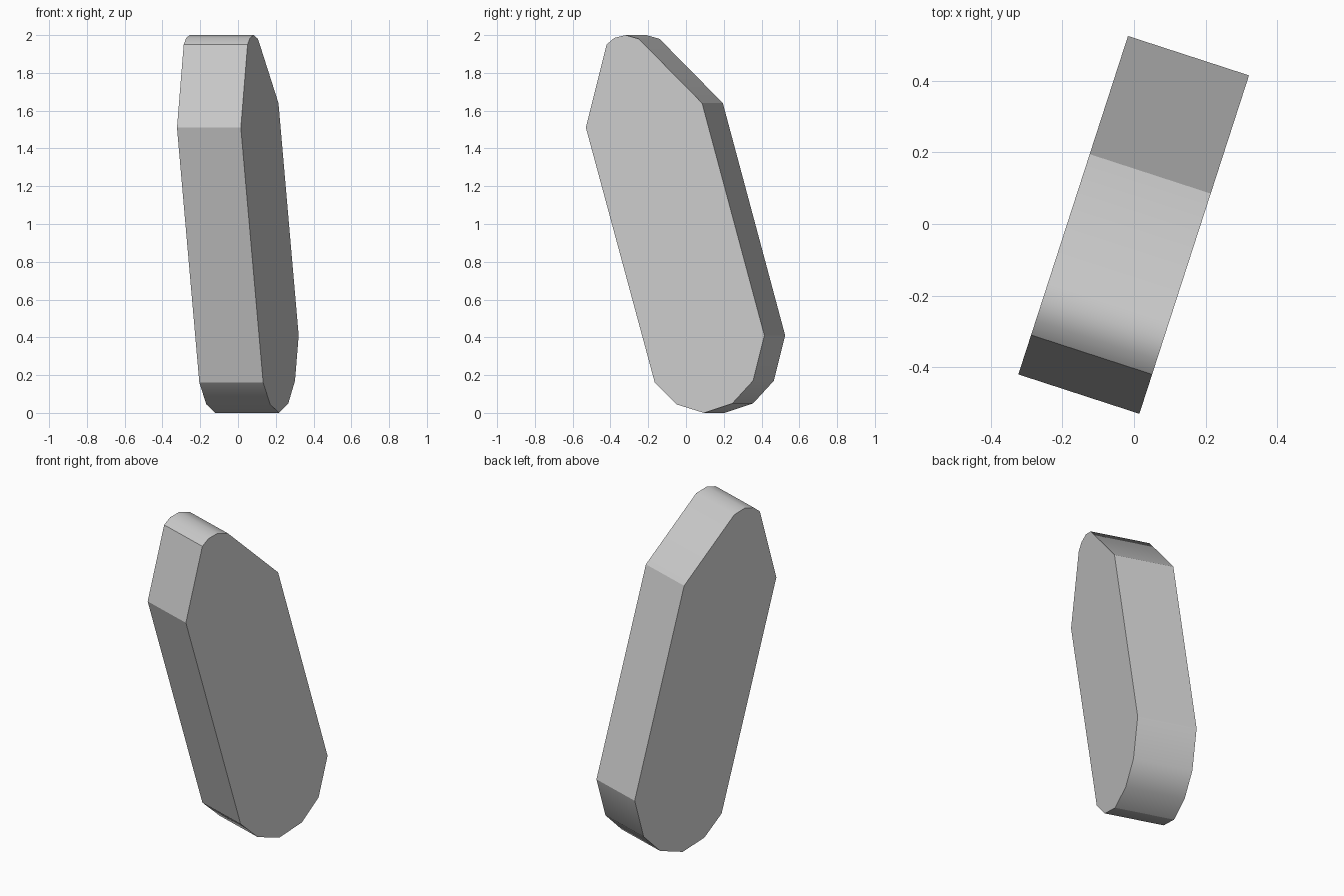
import bpy, bmesh, math
from mathutils import Vector

cube = bpy.data.objects.get("Cube")
if cube:
    bpy.data.objects.remove(cube, do_unlink=True)

# Plain grey material
grey = bpy.data.materials.new("plain_grey")
grey.use_nodes = True
colour = (0.6, 0.6, 0.6, 1.0)
grey.diffuse_color = colour
grey.node_tree.nodes["Principled BSDF"].inputs["Base Color"].default_value = colour

# Outline of the left cap as (y, z); the cap is an upright plane turned about z
outline = [(-0.53, 1.51), (-0.42, 1.95), (-0.38, 1.985), (-0.32, 2.0),
           (-0.25, 1.98), (0.085, 1.64), (0.415, 0.41), (0.355, 0.17),
           (0.245, 0.05), (0.095, 0.0), (-0.05, 0.045), (-0.165, 0.16)]
slope = 0.324
thickness = Vector((-0.338, 0.11, 0))

# Leaning slab: fill the cap and extrude it sideways
bm = bmesh.new()
cap = bm.faces.new([bm.verts.new((0.015 + (y + 0.53) * slope, y, z)) for y, z in outline])
result = bmesh.ops.extrude_face_region(bm, geom=[cap], use_keep_orig=True)
moved = [v for v in result["geom"] if isinstance(v, bmesh.types.BMVert)]
bmesh.ops.translate(bm, verts=moved, vec=thickness)
bmesh.ops.recalc_face_normals(bm, faces=bm.faces)
mesh = bpy.data.meshes.new("leaning_slab")
bm.to_mesh(mesh)
bm.free()

slab = bpy.data.objects.new("leaning_slab", mesh)
bpy.context.collection.objects.link(slab)
mesh.materials.append(grey)

# Soft shading round the rim, crisp cap edges
bpy.ops.object.select_all(action="DESELECT")
slab.select_set(True)
bpy.context.view_layer.objects.active = slab
bpy.ops.object.shade_smooth_by_angle(angle=math.radians(30))
